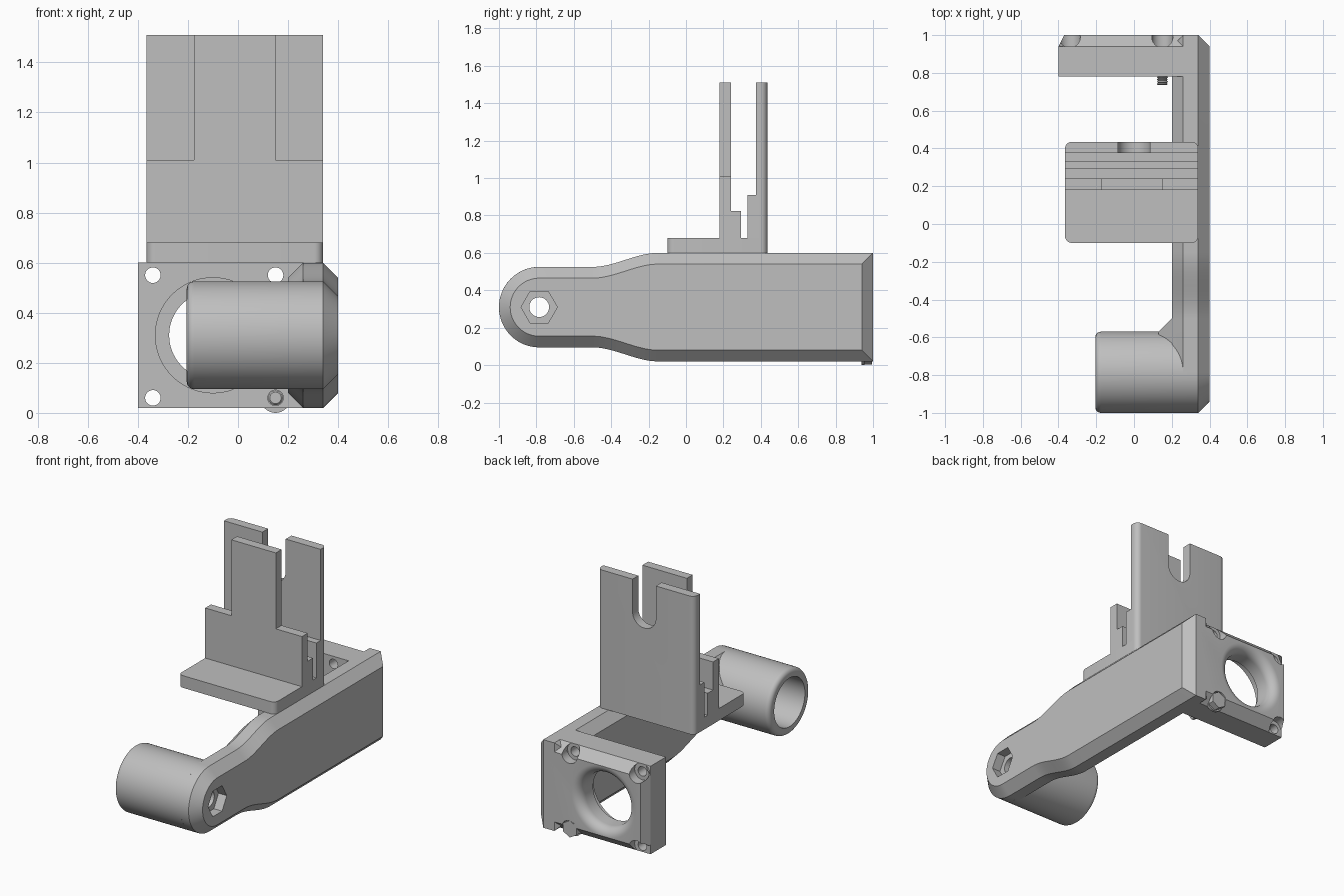
import bpy, bmesh
from math import sin, cos, pi

cube = bpy.data.objects.get("Cube")
if cube:
    bpy.data.objects.remove(cube, do_unlink=True)

grey = bpy.data.materials.new("plain grey")
grey.use_nodes = True
tone = (0.52, 0.52, 0.52, 1)
grey.diffuse_color = tone
grey.node_tree.nodes["Principled BSDF"].inputs["Base Color"].default_value = tone


def loft(name, rings):
    """Skin matching rings of points and cap both ends."""
    bm = bmesh.new()
    rows = [[bm.verts.new(p) for p in ring] for ring in rings]
    n = len(rows[0])
    for a, b in zip(rows, rows[1:]):
        for i in range(n):
            j = (i + 1) % n
            bm.faces.new((a[i], a[j], b[j], b[i]))
    bm.faces.new(rows[0][::-1])
    bm.faces.new(rows[-1])
    bmesh.ops.recalc_face_normals(bm, faces=bm.faces)
    mesh = bpy.data.meshes.new(name)
    bm.to_mesh(mesh)
    bm.free()
    mesh.materials.append(grey)
    ob = bpy.data.objects.new(name, mesh)
    bpy.context.collection.objects.link(ob)
    return ob


def lathe(name, axis, centre, profile, sides=64, turn=0):
    """Turned part; profile holds (position along axis, radius)."""
    u, v = centre
    rings = []
    for pos, r in profile:
        angles = [turn + 2 * pi * i / sides for i in range(sides)]
        flat = [(u + r * cos(a), v + r * sin(a)) for a in angles]
        rings.append([(pos, p, q) if axis == "x" else (p, pos, q) for p, q in flat])
    return loft(name, rings)


def slab(name, x, y, z, front_r=0, back_r=0):
    """Upright block with rounded vertical corners."""
    pts = []
    corners = [(x[1], y[1], -1, -1, back_r), (x[0], y[1], 1, -1, back_r),
               (x[0], y[0], 1, 1, front_r), (x[1], y[0], -1, 1, front_r)]
    for k, (cx, cy, sx, sy, r) in enumerate(corners):
        for i in range(9 if r else 1):
            a = (k + i / 8) * pi / 2
            pts.append((cx + sx * r + r * cos(a), cy + sy * r + r * sin(a)) if r else (cx, cy))
    return loft(name, [[(p, q, h) for p, q in pts] for h in z])


def cut(ob, cutters):
    for c in cutters:
        m = ob.modifiers.new("cut", "BOOLEAN")
        m.operation, m.solver, m.object = "DIFFERENCE", "EXACT", c
    bpy.context.view_layer.update()
    graph = bpy.context.evaluated_depsgraph_get()
    mesh = bpy.data.meshes.new_from_object(ob.evaluated_get(graph))
    ob.modifiers.clear()
    ob.data = mesh


MID = 0.31
PIVOT = (-0.785, MID)
EYE = (-0.1, MID)
parts = []


# Arm: round front end, S-shaped shoulder, chamfered edges
def arm_ring(x, d):
    top = []
    for i in range(17):
        t = i / 16
        top.append((-0.5 + 0.35 * t, 0.215 + 0.075 * t * t * (3 - 2 * t) - d))
    top.append((1 - d, 0.29 - d))
    arc = []
    for i in range(33):
        a = -pi / 2 - pi * i / 32
        arc.append((PIVOT[0] + (0.215 - d) * cos(a), (0.215 - d) * sin(a)))
    pts = arc + top + [(y, -h) for y, h in reversed(top)]
    return [(x, y, MID + h) for y, h in pts]


arm = loft("arm", [arm_ring(0.2, 0.06), arm_ring(0.26, 0),
                   arm_ring(0.34, 0), arm_ring(0.4, 0.06)])

# Barrel with rounded lip, and the fairing into the arm
lip = [(-0.175 - 0.03 * cos(a), 0.185 + 0.03 * sin(a))
       for a in [i * pi / 12 for i in range(7)]]
barrel = lathe("barrel", "x", PIVOT, lip + [(0.28, 0.215)], 96)


def fairing_ring(x, y, h):
    return [(x, -0.7, MID - h), (x, y, MID - h), (x, y, MID + h), (x, -0.7, MID + h)]


fairing = loft("barrel_fairing", [fairing_ring(0.13, -0.57, 0.08),
                                  fairing_ring(0.2, -0.5, 0.15),
                                  fairing_ring(0.22, -0.5, 0.15)])

# Bore, bolt hole and nut pocket
pivot_cuts = [lathe("bore_cutter", "x", PIVOT, [(-0.3, 0.16), (0.23, 0.16)]),
              lathe("bolt_cutter", "x", PIVOT, [(0.1, 0.053), (0.5, 0.053)], 32),
              lathe("nut_cutter", "x", PIVOT, [(0.34, 0.097), (0.5, 0.097)], 6)]
for ob in (arm, barrel, fairing):
    cut(ob, pivot_cuts)
    parts.append(ob)


# Rear plate with sloped edges, flared opening and four screw holes
def plate_ring(x, back):
    half = [(0.78, 0.29), (0.94, 0.29), (back, 0.23)]
    pts = half + [(y, -h) for y, h in reversed(half)]
    return [(x, y, MID + h) for y, h in pts]


plate = loft("rear_plate", [plate_ring(-0.4, 0.94), plate_ring(-0.37, 1),
                            plate_ring(0.34, 1)])
flare = [(0.94 + 0.06 * sin(a), 0.235 - 0.06 * cos(a))
         for a in [i * pi / 16 for i in range(9)]]
plate_cuts = [lathe("opening_cutter", "y", EYE,
                    [(0.7, 0.23), (0.86, 0.23), (0.86, 0.175)] + flare + [(1.1, 0.235)], 80)]
for x in (-0.34, 0.15):
    for z in (0.06, 0.55):
        plate_cuts.append(lathe("screw_cutter", "y", (x, z),
                                [(0.7, 0.031), (0.94, 0.031), (0.94, 0.056), (1.1, 0.056)], 32))
cut(plate, plate_cuts)
parts.append(plate)

# Screw: ridged shank, collar and hex head
ridges = [(0.735 + 0.006 * i, 0.029 if i % 2 else 0.023) for i in range(9)]
SCREW = (0.15, 0.06)
parts += [lathe("screw_shank", "y", SCREW, ridges + [(0.95, 0.029)], 24),
          lathe("screw_collar", "y", SCREW, [(0.938, 0.06), (0.955, 0.06)], 32),
          lathe("screw_head", "y", SCREW, [(0.95, 0.056), (0.995, 0.056)], 6, pi / 6)]

# Bracket on top of the arm
W = (-0.365, 0.34)
parts += [slab("bracket_base", W, (-0.1, 0.435), (0.6, 0.68), 0.035, 0.035),
          slab("front_tab_lower", W, (0.18, 0.24), (0.67, 1.01)),
          slab("front_tab_upper", (-0.175, 0.15), (0.18, 0.24), (1, 1.51)),
          slab("front_step", W, (0.235, 0.295), (0.67, 0.825)),
          slab("rear_step", W, (0.33, 0.38), (0.67, 0.91))]
rear_tab = slab("rear_tab", W, (0.375, 0.435), (0.61, 1.51), 0, 0.035)
slot = [(0.085 * cos(a), 1.295 + 0.085 * sin(a))
        for a in [pi + i * pi / 24 for i in range(25)]]
slot = [(-0.085, 1.6)] + slot + [(0.085, 1.6)]
slot_cutter = loft("slot_cutter", [[(x, y, z) for x, z in slot] for y in (0.3, 0.5)])
cut(rear_tab, [slot_cutter])
parts.append(rear_tab)

for helper in pivot_cuts + plate_cuts + [slot_cutter]:
    bpy.data.objects.remove(helper, do_unlink=True)

# Smooth the curved faces and keep crisp edges
bpy.ops.object.select_all(action="DESELECT")
for ob in parts:
    ob.select_set(True)
bpy.context.view_layer.objects.active = parts[0]
bpy.ops.object.shade_smooth_by_angle(angle=pi / 7)
